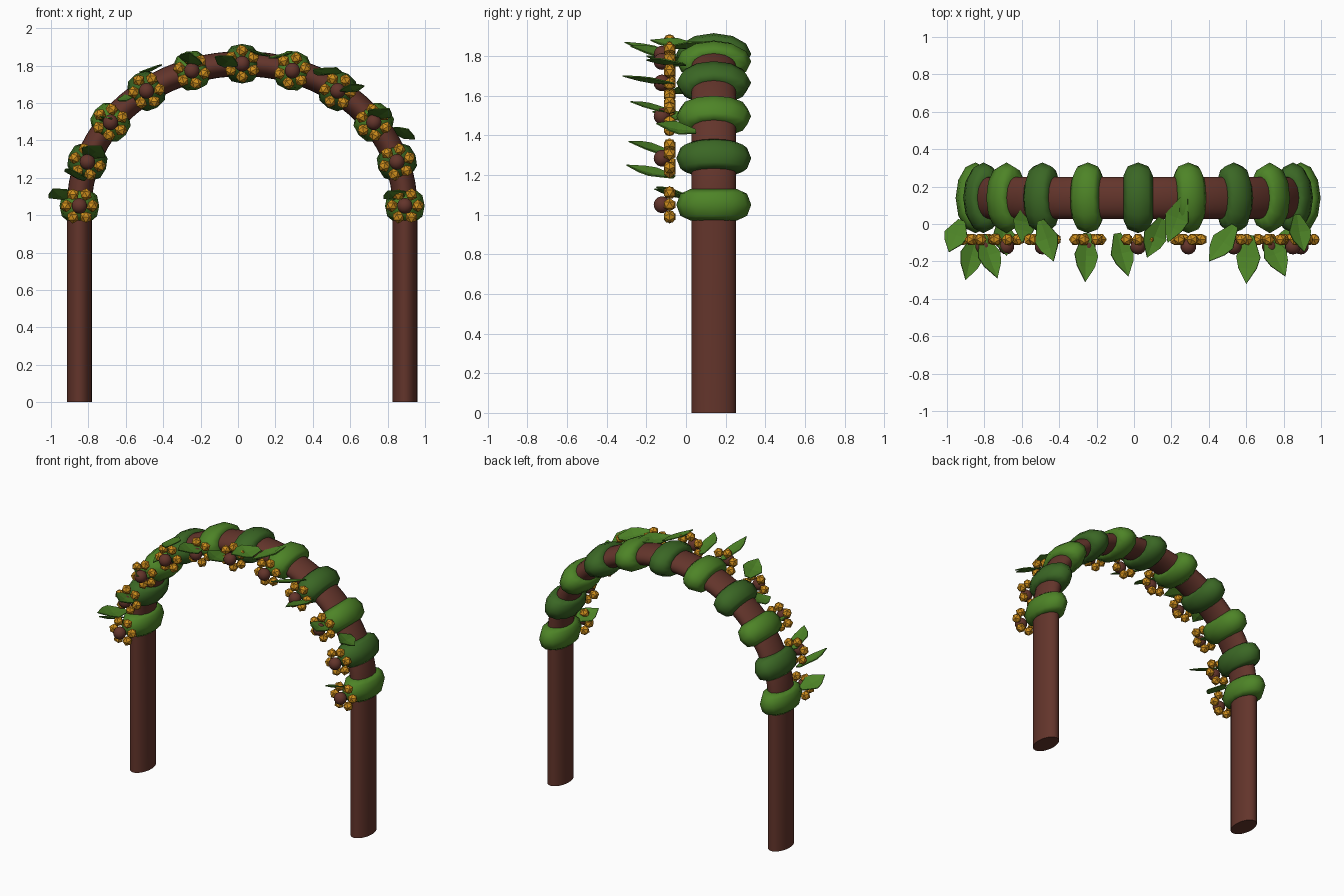
import bpy, bmesh, math
from mathutils import Vector, Matrix

old = bpy.data.objects.get("Cube")
if old:
    bpy.data.objects.remove(old, do_unlink=True)


def material(name, rgb):
    mat = bpy.data.materials.new(name)
    mat.use_nodes = True
    color = (*rgb, 1.0)
    mat.diffuse_color = color
    mat.node_tree.nodes["Principled BSDF"].inputs["Base Color"].default_value = color
    return mat


BROWN = material("brown bark", (0.125, 0.035, 0.024))
LIGHT = material("light green", (0.075, 0.23, 0.02))
DARK = material("dark green", (0.043, 0.135, 0.018))
GOLD = material("golden petal", (0.62, 0.27, 0.012))

CENTER = Vector((0.022, 0.14, 1.05))
SPAN, RISE = 0.87, 0.76
HALF_THICK, HALF_DEPTH = 0.067, 0.112
STATIONS = 11


def arch_frame(angle):
    """Point, tangent and outward normal of the arch centre line."""
    c, s = math.cos(angle), math.sin(angle)
    point = CENTER + Vector((SPAN * c, 0, RISE * s))
    tangent = Vector((-SPAN * s, 0, RISE * c)).normalized()
    normal = Vector((tangent.z, 0, -tangent.x))
    return point, tangent, normal


def finish(bm, name, mat, smooth=False):
    bmesh.ops.recalc_face_normals(bm, faces=bm.faces)
    mesh = bpy.data.meshes.new(name)
    bm.to_mesh(mesh)
    bm.free()
    mesh.materials.append(mat)
    for poly in mesh.polygons:
        poly.use_smooth = smooth and len(poly.vertices) < 5
    obj = bpy.data.objects.new(name, mesh)
    bpy.context.collection.objects.link(obj)
    return obj


def skin(bm, loops, closed):
    """Join successive vertex loops with quads."""
    pairs = list(zip(loops, loops[1:]))
    if closed:
        pairs.append((loops[-1], loops[0]))
    for a, b in pairs:
        n = len(a)
        for i in range(n):
            j = (i + 1) % n
            bm.faces.new((a[i], a[j], b[j], b[i]))


def build_frame():
    """Two posts and the arch swept as one oval tube."""
    steps, sides = 40, 24
    path = [arch_frame(math.pi * i / steps) for i in range(steps + 1)]
    drop = Vector((0, 0, CENTER.z))
    first, last = path[0], path[-1]
    path.insert(0, (first[0] - drop, first[1], first[2]))
    path.append((last[0] - drop, last[1], last[2]))
    bm = bmesh.new()
    loops = []
    for point, _, normal in path:
        loop = []
        for k in range(sides):
            a = math.tau * k / sides
            offset = normal * HALF_THICK * math.cos(a)
            offset.y = HALF_DEPTH * math.sin(a)
            loop.append(bm.verts.new(point + offset))
        loops.append(loop)
    skin(bm, loops, False)
    bm.faces.new(loops[0])
    bm.faces.new(loops[-1])
    finish(bm, "arch_frame", BROWN, True)


def build_wrap(index, angle):
    """Flattened foliage ring around the tube."""
    point, tangent, normal = arch_frame(angle)
    major, minor, squash = 0.117, 0.072, 0.56
    around, section = 12, 8
    bm = bmesh.new()
    loops = []
    for i in range(around):
        a = math.tau * i / around + math.pi / 2
        loop = []
        for k in range(section):
            b = math.tau * k / section
            r = major + minor * math.cos(b)
            offset = normal * (r * squash * math.cos(a))
            offset += tangent * (minor * 1.1 * math.sin(b))
            offset.y = r * math.sin(a)
            loop.append(bm.verts.new(point + offset))
        loops.append(loop)
    skin(bm, loops, True)
    finish(bm, f"foliage_ring_{index}", DARK if index % 2 else LIGHT, True)


def build_flower(index, angle):
    """Round brown heart with six faceted petals facing forward."""
    point, _, _ = arch_frame(angle)
    bm = bmesh.new()
    bmesh.ops.create_uvsphere(bm, u_segments=14, v_segments=10, radius=0.042,
                              matrix=Matrix.Translation((point.x, -0.121, point.z)))
    finish(bm, f"flower_heart_{index}", BROWN, True)
    bm = bmesh.new()
    for k in range(6):
        a = angle + math.tau * k / 6
        spot = Vector((point.x + 0.07 * math.cos(a), -0.083, point.z + 0.07 * math.sin(a)))
        turn = Matrix.Rotation(-a, 4, "Y")
        bmesh.ops.create_icosphere(bm, subdivisions=1, radius=0.034,
                                   matrix=Matrix.Translation(spot) @ turn)
    finish(bm, f"flower_petals_{index}", GOLD)


def build_leaf(index, base, tip, roll):
    """Pointed leaf with a shallow crease and a thin body."""
    base, tip = Vector(base), Vector(tip)
    along = tip - base
    side = along.cross(Vector((0, 0, 1))).normalized()
    side = Matrix.Rotation(roll, 3, along.normalized()) @ side
    up = side.cross(along).normalized()
    bm = bmesh.new()
    # Each rib: position along the leaf, half width, crease depth
    ribs = []
    for t, half, sag in ((0, 0.02, 0), (0.45, 0.066, 0.012), (0.68, 0.05, 0.01)):
        mid = base + along * t
        ribs.append([bm.verts.new(mid + side * half * s - up * sag * (1 - abs(s)))
                     for s in (-1, 0, 1)])
    for a, b in zip(ribs, ribs[1:]):
        for i in (0, 1):
            bm.faces.new((a[i], a[i + 1], b[i + 1], b[i]))
    point = bm.verts.new(tip)
    for i in (0, 1):
        bm.faces.new((ribs[-1][i], ribs[-1][i + 1], point))
    obj = finish(bm, f"leaf_{index}", LIGHT)
    solid = obj.modifiers.new("thickness", "SOLIDIFY")
    solid.thickness = 0.006
    solid.offset = 0


build_frame()
for n in range(STATIONS):
    theta = math.pi * (1 - n / (STATIONS - 1))
    build_wrap(n, theta)
    build_flower(n, theta)

# Leaves: base, tip and roll, from right to left across the arch
leaves = [
    ((-0.92, 0.02, 1.09), (-0.99, -0.15, 1.14), 0.3),
    ((-0.84, -0.06, 1.19), (-0.9, -0.3, 1.25), -0.3),
    ((-0.81, -0.06, 1.31), (-0.73, -0.29, 1.37), -0.4),
    ((-0.71, 0.02, 1.49), (-0.68, -0.17, 1.52), -0.4),
    ((-0.57, 0.1, 1.66), (-0.6, -0.1, 1.61), 0.3),
    ((-0.5, 0.02, 1.77), (-0.43, -0.2, 1.8), 0.3),
    ((-0.25, -0.05, 1.8), (-0.26, -0.31, 1.87), -0.3),
    ((-0.09, -0.05, 1.8), (-0.03, -0.28, 1.85), -0.4),
    ((0.15, 0.03, 1.86), (0.07, -0.18, 1.88), -0.3),
    ((0.27, 0.14, 1.87), (0.18, -0.1, 1.84), 0.2),
    ((0.54, -0.01, 1.76), (0.4, -0.2, 1.78), 0.3),
    ((0.62, -0.06, 1.66), (0.6, -0.32, 1.7), 0.2),
    ((0.71, -0.06, 1.52), (0.81, -0.28, 1.57), -0.3),
    ((0.87, 0.05, 1.42), (0.91, -0.15, 1.46), -0.5),
    ((0.87, 0.0, 1.09), (0.8, -0.16, 1.13), 0.3),
]
for n, (base, tip, roll) in enumerate(leaves):
    build_leaf(n, base, tip, roll)
